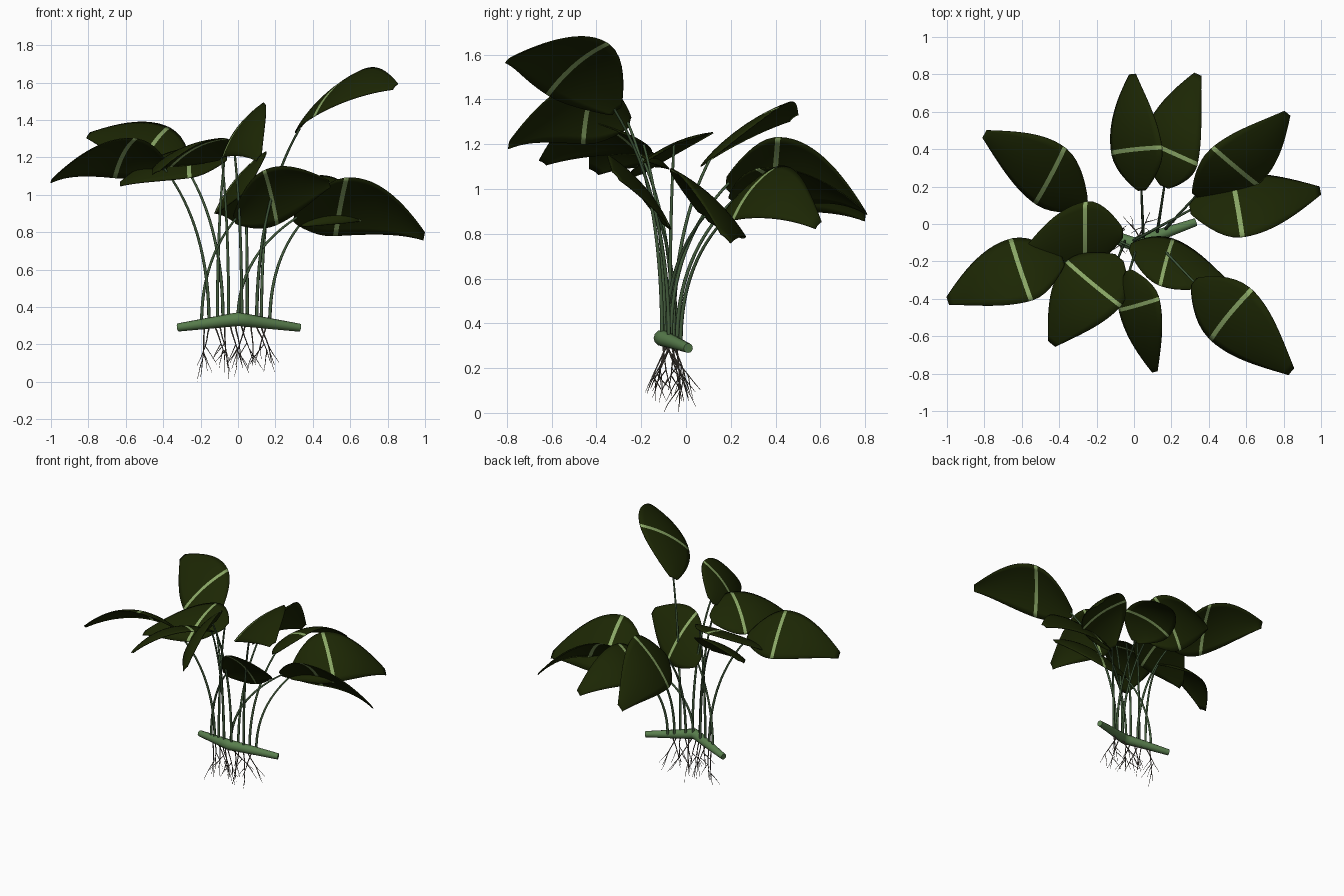
import bpy, math, random
from mathutils import Vector as V

if "Cube" in bpy.data.objects:
    bpy.data.objects.remove(bpy.data.objects["Cube"])

random.seed(11)


def mat(name, rgb):
    m = bpy.data.materials.new(name)
    m.diffuse_color = (*rgb, 1)
    m.use_nodes = True
    m.node_tree.nodes["Principled BSDF"].inputs["Base Color"].default_value = m.diffuse_color
    return m


LEAF = mat("dark_leaf_green", (0.0115, 0.0195, 0.0012))
STRIPE = mat("pale_stripe_green", (0.25, 0.38, 0.13))
STEM = mat("stem_green", (0.055, 0.105, 0.045))
RHIZOME = mat("rhizome_green", (0.10, 0.21, 0.075))
ROOT = mat("root_brown", (0.125, 0.105, 0.085))


def tubes(name, paths, bevel, material, sides=2):
    """Smooth tubes along lists of (point, radius factor)."""
    cu = bpy.data.curves.new(name, 'CURVE')
    cu.dimensions = '3D'
    cu.bevel_depth = bevel
    cu.bevel_resolution = sides
    cu.use_fill_caps = True
    for path in paths:
        sp = cu.splines.new('POLY')
        sp.points.add(len(path) - 1)
        for p, (co, r) in zip(sp.points, path):
            p.co = (*co, 1)
            p.radius = r
    ob = bpy.data.objects.new(name, cu)
    bpy.context.collection.objects.link(ob)
    cu.materials.append(material)
    bpy.ops.object.select_all(action='DESELECT')
    ob.select_set(True)
    bpy.context.view_layer.objects.active = ob
    bpy.ops.object.convert(target='MESH')
    bpy.ops.object.shade_smooth_by_angle(angle=math.radians(50))


def leaf(name, base, left, right, tip):
    """Arched blade through its base, the two stripe ends and its tip."""
    base, left, right, tip = V(base), V(left), V(right), V(tip)
    mid, half = (left + right) / 2, (right - left) / 2
    n = half.cross(tip - base).normalized()
    if n.z < 0:
        n = -n
    mid = mid + n * 0.03
    d0, d1 = (mid - base).length, (tip - mid).length
    t0 = d0 / (d0 + d1)

    def centre(t):
        return (base * ((t - t0) * (t - 1) / t0)
                + mid * (t * (t - 1) / (t0 * (t0 - 1)))
                + tip * (t * (t - t0) / (1 - t0)))

    def width(t):
        if t < t0:
            return 0.14 + 0.86 * math.sin(math.pi / 2 * t / t0) ** 0.88
        return 0.13 + 0.87 * max(0, math.cos(math.pi / 2 * (t - t0) / (1 - t0)))

    lo, hi = t0 - 0.018, t0 + 0.018
    ts = [lo * (i / 8) ** 1.4 for i in range(9)]
    ts += [hi + (1 - hi) * i / 14 for i in range(15)]
    cols = 10
    verts, faces = [], []
    for t in ts:
        w = width(t)
        for j in range(cols + 1):
            s = 2 * j / cols - 1
            verts.append(centre(t) + half * (s * w) - n * (0.03 * s * s * w))
    for i in range(len(ts) - 1):
        for j in range(cols):
            a = i * (cols + 1) + j
            faces.append((a, a + 1, a + cols + 2, a + cols + 1))
    me = bpy.data.meshes.new(name)
    me.from_pydata(verts, [], faces)
    me.materials.append(LEAF)
    me.materials.append(STRIPE)
    # the ninth row of faces is the pale stripe
    for k, f in enumerate(me.polygons):
        f.use_smooth = True
        f.material_index = 1 if k // cols == 8 else 0
    if me.polygons[0].normal.z < 0:
        me.flip_normals()
    ob = bpy.data.objects.new(name, me)
    bpy.context.collection.objects.link(ob)
    so = ob.modifiers.new("thickness", 'SOLIDIFY')
    so.thickness = 0.005
    so.offset = 0


def rhizome_point(x):
    k = min(abs(x) / 0.33, 1)
    return V((x, -0.11 + 0.12 * k ** 0.95, 0.335 - 0.046 * k))


# leaves: stem foot x, base, stripe ends, tip
LEAVES = [
    (0.17, (.33, .15, .85), (.42, .41, 1.10), (.66, .21, .86), (.82, .59, .84)),
    (0.00, (.30, .08, .88), (.52, .26, .78), (.58, -.07, 1.09), (.995, .18, .78)),
    (0.10, (.32, -.31, 1.35), (.63, -.35, 1.65), (.41, -.62, 1.42), (.84, -.79, 1.58)),
    (-.195, (-.02, -.12, .87), (.21, -.08, .84), (.14, -.33, 1.13), (.49, -.31, 1.06)),
    (0.02, (-.03, -.25, 1.30), (-.08, -.46, 1.20), (.135, -.40, 1.49), (.11, -.79, 1.20)),
    (-.05, (-.08, -.18, 1.20), (-.36, -.20, 1.15), (-.07, -.44, 1.30), (-.44, -.64, 1.12)),
    (-.155, (-.38, -.19, 1.14), (-.66, -.08, 1.09), (-.55, -.41, 1.30), (-.995, -.41, 1.08)),
    (-.11, (-.06, -.05, 1.20), (-.26, .12, 1.25), (-.26, -.23, 1.09), (-.63, -.22, 1.06)),
    (-.08, (-.26, .10, 1.13), (-.37, .41, 1.36), (-.53, .11, 1.13), (-.80, .48, 1.32)),
    (0.05, (.04, .18, 1.03), (-.12, .38, .90), (.15, .41, 1.23), (-.01, .80, .88)),
    (0.125, (.16, .20, .95), (.34, .32, 1.09), (.05, .45, .92), (.34, .80, .90)),
]
stems = []
for i, (x, base, l, r, tip) in enumerate(LEAVES):
    leaf(f"leaf_{i + 1}", base, l, r, tip)
    p0, p2 = rhizome_point(x), V(base)
    # feet sit on the side of the rhizome nearest their leaf
    p0.y += 0.022 if base[1] > 0 else -0.005
    p1 = p0 + V((0, 0, 0.62 * (p2.z - p0.z)))
    # stem ends slightly inside the blade
    p2 = p2 + (V(tip) - p2) * 0.02
    path = []
    for k in range(17):
        t = k / 16
        path.append((p0 * (1 - t) ** 2 + p1 * (2 * t * (1 - t)) + p2 * t * t, 1.15 - 0.4 * t))
    stems.append(path)
tubes("leaf_stems", stems, 0.008, STEM)

# creeping rhizome, bent at the middle
xs = [-.32 + .65 * i / 16 for i in range(17)]
tubes("rhizome", [[(rhizome_point(x), 1 - 0.42 * abs(x) / 0.33) for x in xs]], 0.037, RHIZOME, 4)

# forked roots hanging below
roots = []


def root(start, direction, length, radius, forks):
    p, d = start.copy(), direction.normalized()
    path = [(p.copy(), radius)]
    for k in range(6):
        d = (d + V((random.uniform(-.12, .12), random.uniform(-.12, .12), -.02))).normalized()
        p = p + d * length / 6
        path.append((p.copy(), radius * (1 - 0.12 * (k + 1))))
        if forks and k in (2, 3):
            side = V((random.uniform(-.6, .6), random.uniform(-.6, .6), -.8))
            root(p, side, length * 0.5, radius * 0.65, False)
    roots.append(path)


for i in range(13):
    x = -0.18 + 0.33 * i / 12
    aim = V((random.uniform(-.4, .4), random.uniform(-.5, .65), -1))
    root(rhizome_point(x) - V((0, 0, 0.02)), aim, random.uniform(0.21, 0.29), 1, True)
# lowest root tip rests on the ground
low = min(p.z for path in roots for p, r in path)
for path in roots:
    for p, r in path:
        p.z = 0.31 - (0.31 - p.z) * 0.308 / (0.31 - low)
tubes("roots", roots, 0.0045, ROOT, 1)
